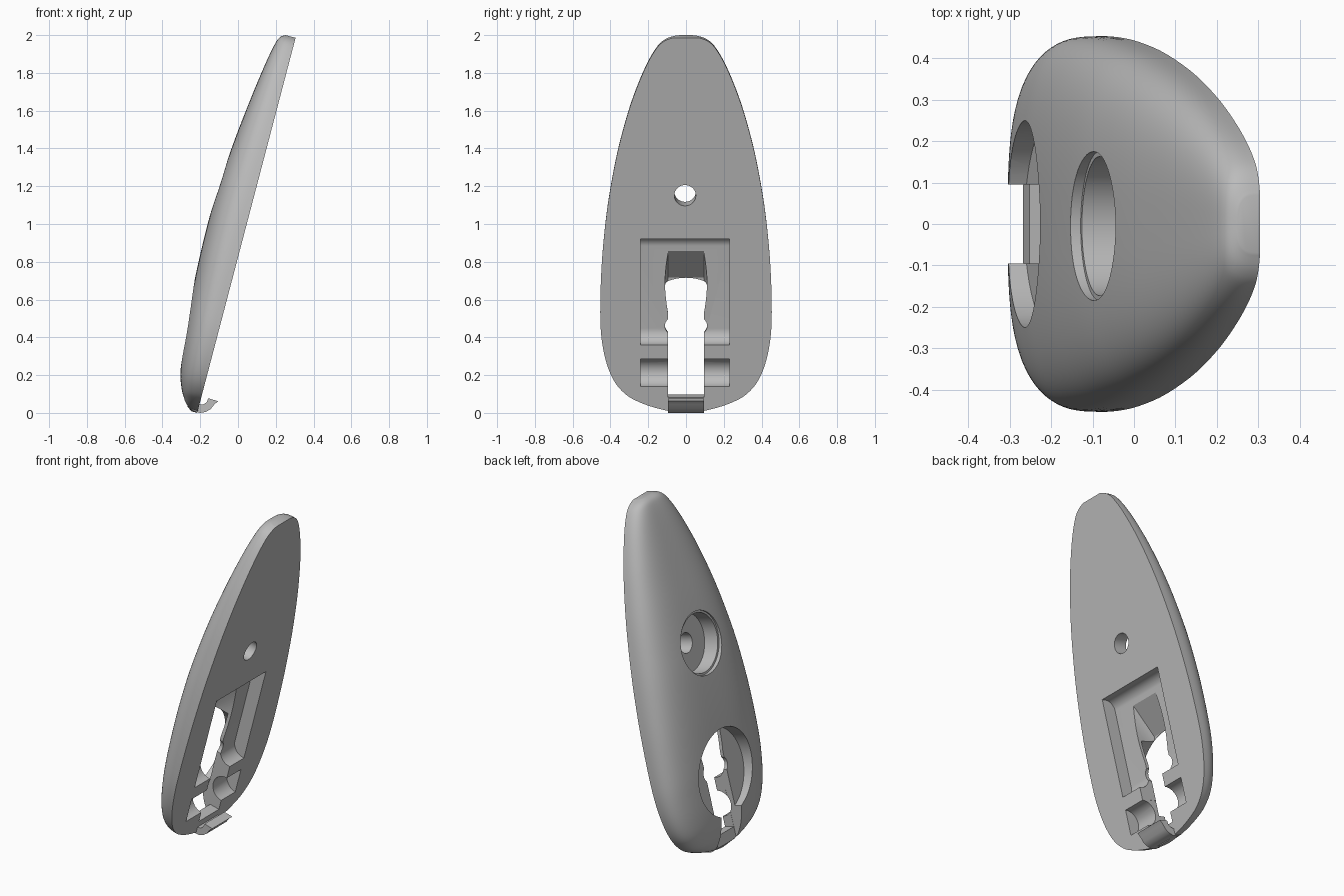
import bpy, bmesh
from math import sin, cos, pi, radians
from mathutils import Vector

if "Cube" in bpy.data.objects:
    bpy.data.objects.remove(bpy.data.objects["Cube"])

TILT = radians(14.7)
BASE_X = -0.216

grey = bpy.data.materials.new("plain grey")
grey.use_nodes = True
GREY = (0.5, 0.5, 0.5, 1)
grey.diffuse_color = GREY
grey.node_tree.nodes["Principled BSDF"].inputs["Base Color"].default_value = GREY


def place(u, v, w):
    """u runs up the flat back, v is sideways, w is depth towards the domed side."""
    return Vector((BASE_X + u * sin(TILT) - w * cos(TILT), v, u * cos(TILT) + w * sin(TILT)))


def loft(name, rings):
    """Skin closed rings of points and cap both ends."""
    bm = bmesh.new()
    loops = [[bm.verts.new(p) for p in ring] for ring in rings]
    for a, b in zip(loops, loops[1:]):
        for i in range(len(a)):
            j = (i + 1) % len(a)
            bm.faces.new((a[i], a[j], b[j], b[i]))
    bm.faces.new(loops[0])
    bm.faces.new(loops[-1])
    bmesh.ops.recalc_face_normals(bm, faces=bm.faces)
    mesh = bpy.data.meshes.new(name)
    bm.to_mesh(mesh)
    bm.free()
    mesh.materials.append(grey)
    obj = bpy.data.objects.new(name, mesh)
    bpy.context.collection.objects.link(obj)
    return obj


def across(name, profile, left, right):
    """Extrude a (u, w) profile sideways."""
    return loft(name, [[place(u, v, w) for u, w in profile] for v in (left, right)])


def bore(name, u, ru, rv, low, high, v=0):
    """Elliptical cutter along the depth axis."""
    turn = [2 * pi * i / 64 for i in range(64)]
    return loft(name, [[place(u + ru * cos(t), v + rv * sin(t), w) for t in turn] for w in (low, high)])


def arc(u, w, r, start, end, n=14):
    return [(u + r * cos(radians(start + (end - start) * i / n)),
             w + r * sin(radians(start + (end - start) * i / n))) for i in range(n + 1)]


def box(low_u, high_u, low_w, high_w):
    return [(low_u, low_w), (high_u, low_w), (high_u, high_w), (low_u, high_w)]


def bowed_ring(bottom, top, w, n=16):
    """Slot outline with gently bulging sides."""
    side = [(bottom + (top - bottom) * i / n, .094 + .017 * sin(pi * i / n)) for i in range(n + 1)]
    return [place(u, v, w) for u, v in side] + [place(u, -v, w) for u, v in reversed(side)]


def smooth_path(points, steps):
    """Catmull-Rom through a few points."""
    pts = [Vector(p) for p in points]
    pts = [pts[0]] + pts + [pts[-1]]
    out = []
    for a, b, c, d in zip(pts, pts[1:], pts[2:], pts[3:]):
        for i in range(steps):
            t = i / steps
            out.append(b + ((c - a) * t + (2 * a - 5 * b + 4 * c - d) * t * t
                            + (3 * b - a - 3 * c + d) * t ** 3) / 2)
    return out + [pts[-1]]


# Domed body: length, half width, depth
STATIONS = [
    (0, .03, .03), (.01, .09, .045), (.03, .17, .07), (.06, .25, .09), (.1, .318, .112),
    (.17, .378, .137), (.27, .42, .155), (.4, .446, .17), (.55, .454, .184), (.8, .447, .197),
    (1.05, .425, .2), (1.25, .396, .191), (1.45, .357, .175), (1.65, .304, .152),
    (1.8, .252, .132), (1.92, .2, .113), (2, .152, .096), (2.035, .114, .081), (2.053, .07, .056)]
POWER = 2 / 3.1
SEGMENTS = 56


def section(u, half, depth):
    ring = []
    for i in range(SEGMENTS + 1):
        c, s = cos(pi * i / SEGMENTS), max(sin(pi * i / SEGMENTS), 0)
        side = half * abs(c) ** POWER * (1 if c > 0 else -1)
        ring.append(place(u, side, depth * s ** POWER if 0 < i < SEGMENTS else 0))
    return ring


body = loft("domed_body", [section(*s) for s in smooth_path(STATIONS, 5)])

# Cutters
SLOT = .095
OUT = -.1
FAR = .4
recess = [(.372, OUT)] + arc(.442, .01, .07, 180, 90) + arc(.893, .02, .06, 90, 0) + [(.953, OUT)]
cutters = [
    bore("screw_pocket", 1.19, .168, .168, .085, FAR, -.005),
    bore("screw_pocket_rim", 1.19, .18, .18, .175, FAR, -.005),
    bore("screw_hole", 1.19, .057, .057, OUT, FAR, -.005),
    bore("round_opening", .44, .25, .25, .1, FAR),
    across("back_recess", recess, -.24, .23),
    across("back_groove", [(.145, OUT)] + arc(.22, 0, .075, 180, 0) + [(.295, OUT)], -.24, .23),
    across("centre_slot", box(.085, .6, OUT, FAR), -SLOT, SLOT),
    across("slot_front", box(-.1, .3, .06, FAR), -SLOT - .001, SLOT + .001),
    loft("bowed_slot", [bowed_ring(.515, top, w) for top, w in ((.88, OUT), (.88, .07), (.69, .19))]),
    bore("lower_bulge", .455, .07, .112, OUT, .13),
]
bpy.context.view_layer.objects.active = body
for cutter in cutters:
    cutter.hide_render = True
    mod = body.modifiers.new(cutter.name, "BOOLEAN")
    mod.operation = "DIFFERENCE"
    mod.solver = "EXACT"
    mod.object = cutter
    bpy.ops.object.modifier_apply(modifier=mod.name)
    bpy.data.objects.remove(cutter)

# Curved hook under the slot
HOOK = [(-.262, .03), (-.235, .01), (-.2, 0), (-.17, .005), (-.145, .02), (-.125, .045),
        (-.105, .062), (-.157, .077), (-.167, .055), (-.185, .044), (-.21, .045), (-.25, .05)]
hook = loft("hook", [[Vector((x, y, z)) for x, z in HOOK] for y in (-SLOT, SLOT)])

for obj in (body, hook):
    bpy.ops.object.select_all(action="DESELECT")
    obj.select_set(True)
    bpy.context.view_layer.objects.active = obj
    bpy.ops.object.shade_smooth_by_angle(angle=radians(32))
